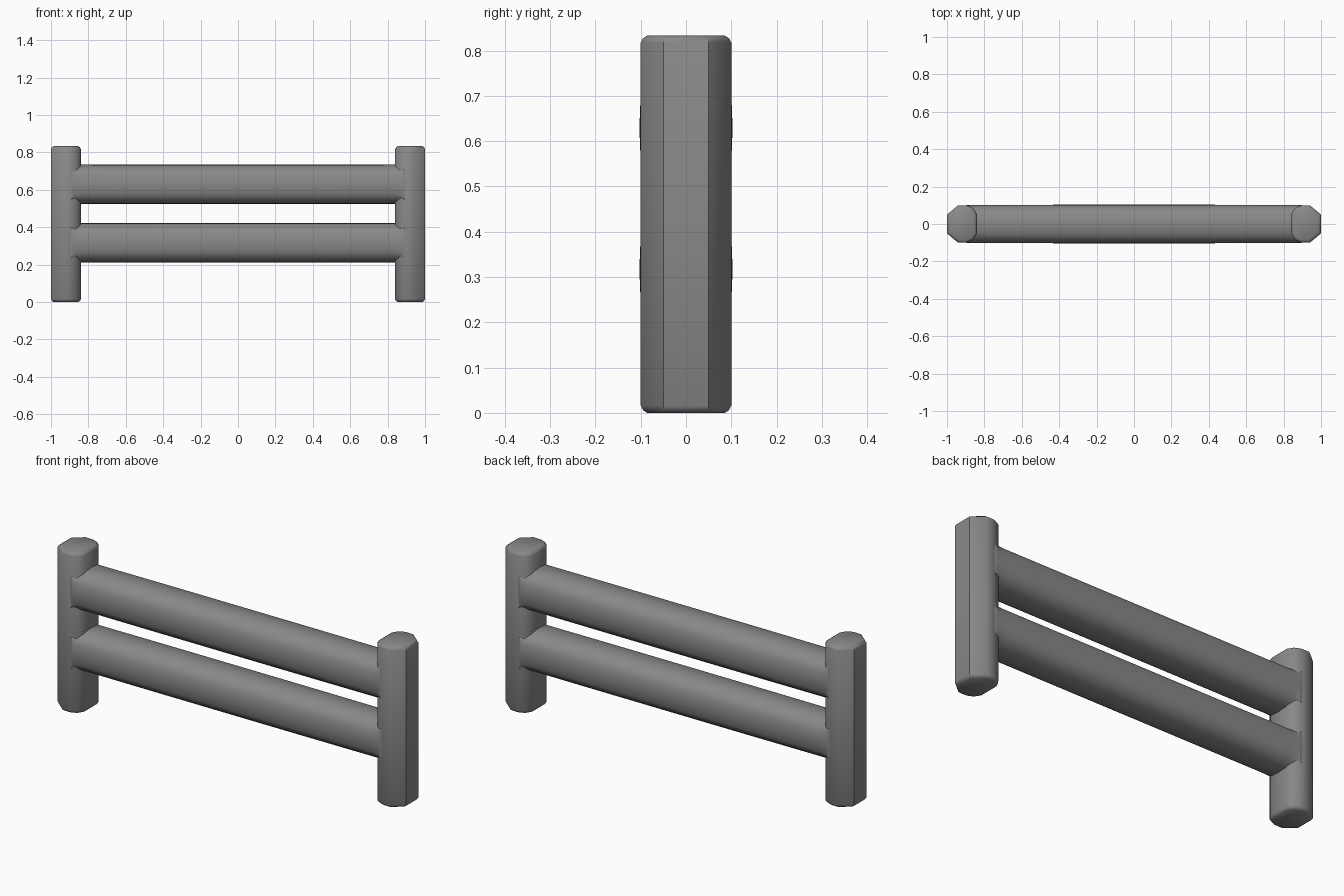
import bpy, bmesh, math

if "Cube" in bpy.data.objects:
    bpy.data.objects.remove(bpy.data.objects["Cube"])

grey = bpy.data.materials.new("plain grey")
grey.diffuse_color = (0.25, 0.25, 0.25, 1)
grey.use_nodes = True
grey.node_tree.nodes["Principled BSDF"].inputs["Base Color"].default_value = grey.diffuse_color


def loft(name, rings, smooth_angle):
    """Skin a closed solid through rings of equal point count."""
    bm = bmesh.new()
    loops = [[bm.verts.new(p) for p in ring] for ring in rings]
    n = len(loops[0])
    for a, b in zip(loops, loops[1:]):
        for i in range(n):
            bm.faces.new((a[i], a[(i + 1) % n], b[(i + 1) % n], b[i]))
    bm.faces.new(loops[0])
    bm.faces.new(loops[-1])
    bmesh.ops.recalc_face_normals(bm, faces=bm.faces)
    me = bpy.data.meshes.new(name)
    bm.to_mesh(me)
    bm.free()
    me.materials.append(grey)
    ob = bpy.data.objects.new(name, me)
    bpy.context.collection.objects.link(ob)
    bpy.ops.object.select_all(action='DESELECT')
    ob.select_set(True)
    bpy.context.view_layer.objects.active = ob
    bpy.ops.object.shade_smooth_by_angle(angle=math.radians(smooth_angle))
    return ob


# Posts: flat chamfered outside, rounded inside, softened ends
half = [(1.0, 0.05), (0.94, 0.1), (0.895, 0.1), (0.86, 0.085), (0.84, 0.055)]
profile = half + [(x, -y) for x, y in reversed(half)]
HEIGHT = 0.833


def post_ring(side, z, inset):
    cx = 0.92
    sx, sy = 1 - inset / 0.08, 1 - inset / 0.1
    return [(side * (cx + (x - cx) * sx), y * sy, z) for x, y in profile]


for side, label in ((-1, "left_post"), (1, "right_post")):
    loft(label, [post_ring(side, z, i) for z, i in (
        (0, 0.014), (0.006, 0.005), (0.016, 0),
        (HEIGHT - 0.016, 0), (HEIGHT - 0.006, 0.005), (HEIGHT, 0.014))], 41)


# Rails: rounded bars whose front and back flare into the posts
def rail_ring(x, zc, flare, swell):
    quarter = [(0.102 + swell, 0.0), (0.1 + swell, 0.05 + flare),
               (0.083, 0.079 + flare * 0.6), (0.05, 0.102 + swell)]
    top = [(0.0, 0.105 + swell)]
    upper = quarter + top + [(-y, z) for y, z in reversed(quarter[1:])]
    lower = [(-y, -z) for y, z in upper]
    return [(x, y, zc + z) for y, z in upper + lower]


stations = [(0.91, 0.034, -0.004), (0.89, 0.03, -0.001), (0.878, 0.012, 0),
            (0.86, 0.003, 0), (0.83, 0, 0), (0.4, 0, 0.001)]
path = [(-x, f, s) for x, f, s in stations] + list(reversed(stations))
for label, zc in (("lower_rail", 0.317), ("upper_rail", 0.629)):
    loft(label, [rail_ring(x, zc, f, s) for x, f, s in path], 41)
